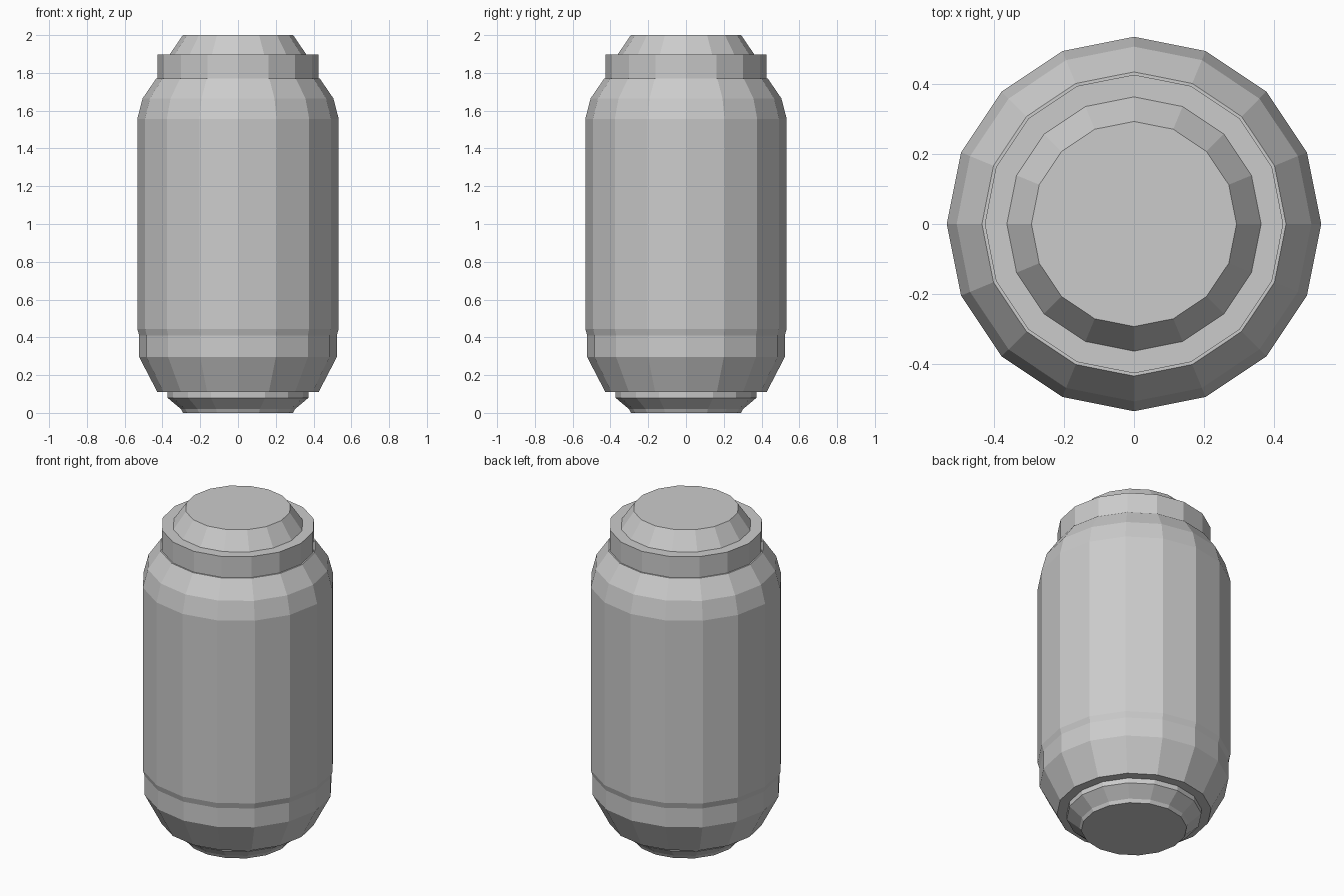
import bpy, bmesh
from math import cos, sin, tau

if "Cube" in bpy.data.objects:
    bpy.data.objects.remove(bpy.data.objects["Cube"])

SIDES = 16


def lathe(name, profile, cap_bottom=False, cap_top=False):
    """Revolve (radius, height) points, listed bottom to top, into a faceted shell."""
    bm = bmesh.new()
    rings = [[bm.verts.new((r * cos(tau * i / SIDES), r * sin(tau * i / SIDES), z))
              for i in range(SIDES)] for r, z in profile]
    for low, high in zip(rings, rings[1:]):
        for i in range(SIDES):
            j = (i + 1) % SIDES
            bm.faces.new((low[i], low[j], high[j], high[i]))
    if cap_bottom:
        bm.faces.new(rings[0][::-1])
    if cap_top:
        bm.faces.new(rings[-1])
    mesh = bpy.data.meshes.new(name)
    bm.to_mesh(mesh)
    bm.free()
    obj = bpy.data.objects.new(name, mesh)
    bpy.context.collection.objects.link(obj)
    return obj


# Foot: flared disc with a short neck under the body
lathe("base_foot", [(0.292, 0.0), (0.302, 0.02), (0.373, 0.08), (0.373, 0.11)],
      cap_bottom=True)

# Body: flat underside, tapered bottom, slim band, straight wall, shoulders
lathe("canister_body", [(0.373, 0.11), (0.427, 0.11), (0.432, 0.12), (0.523, 0.295),
                        (0.523, 0.41), (0.533, 0.445), (0.533, 1.557),
                        (0.505, 1.665), (0.433, 1.77), (0.425, 1.77)])

# Collar: straight ring with a flat top lip
lathe("collar", [(0.425, 1.77), (0.425, 1.897), (0.362, 1.897)])

# Lid: tapered cap
lathe("lid", [(0.362, 1.897), (0.292, 2.0)], cap_top=True)
